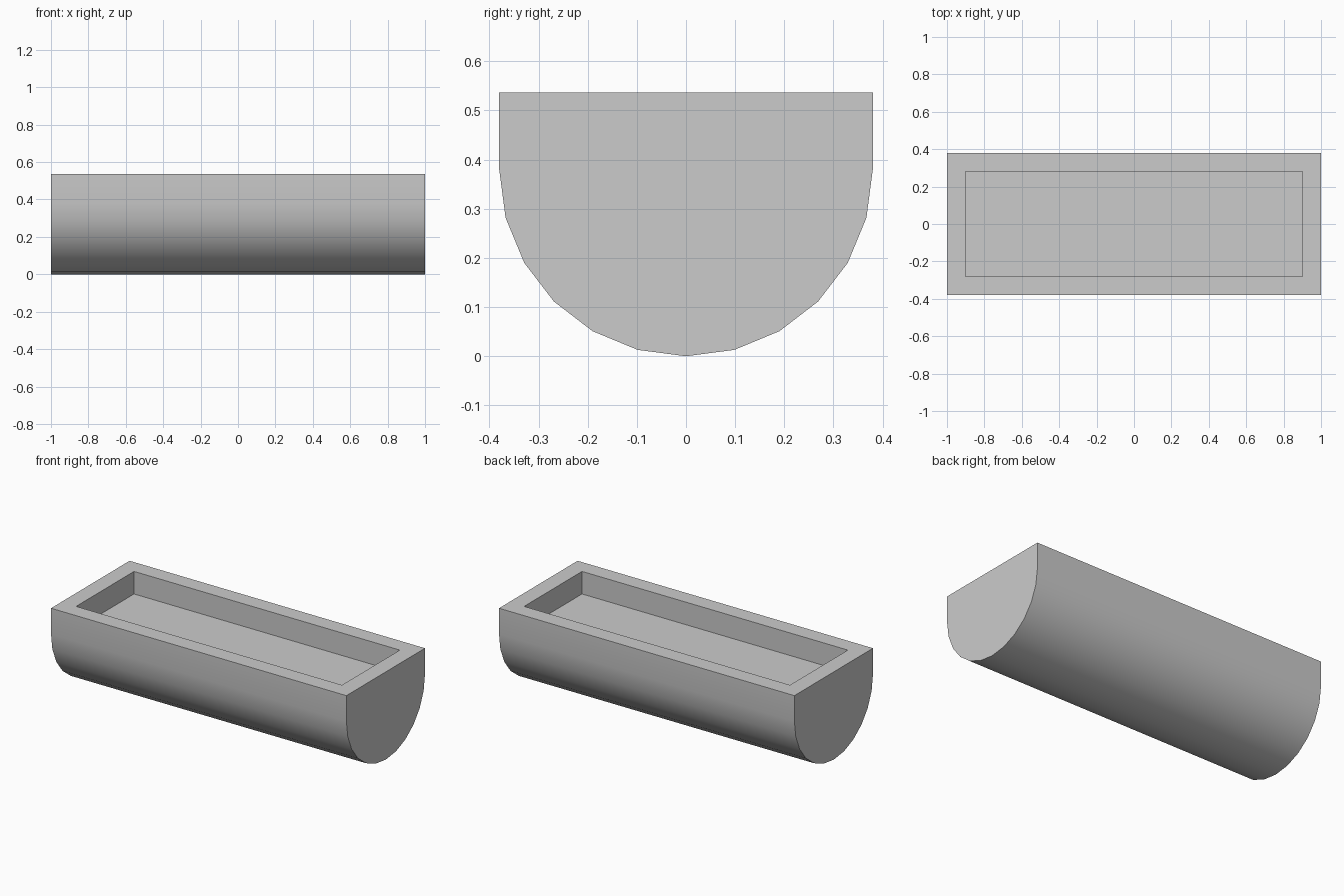
import bpy
import bmesh
from math import sin, cos, pi, radians
from mathutils import Vector

cube = bpy.data.objects.get("Cube")
if cube:
    bpy.data.objects.remove(cube, do_unlink=True)

LENGTH, RADIUS, HEIGHT = 2.0, 0.38, 0.537
RIM, DEPTH, SEGMENTS = 0.1, 0.138, 12

# Single plain material
grey = bpy.data.materials.new("light grey")
grey.use_nodes = True
colour = (0.6, 0.6, 0.6, 1)
grey.diffuse_color = colour
grey.node_tree.nodes["Principled BSDF"].inputs["Base Color"].default_value = colour

# Cross-section: half circle below, straight walls above
profile = [(-RADIUS, HEIGHT)]
for i in range(SEGMENTS + 1):
    a = pi * i / SEGMENTS
    profile.append((-RADIUS * cos(a), RADIUS - RADIUS * sin(a)))
profile.append((RADIUS, HEIGHT))

# Extrude the cross-section along the length
bm = bmesh.new()
end = bm.faces.new([bm.verts.new((-LENGTH / 2, y, z)) for y, z in profile])
extruded = bmesh.ops.extrude_face_region(bm, geom=[end], use_keep_orig=True)
moved = [v for v in extruded["geom"] if isinstance(v, bmesh.types.BMVert)]
bmesh.ops.translate(bm, verts=moved, vec=(LENGTH, 0, 0))
bmesh.ops.recalc_face_normals(bm, faces=bm.faces[:])

# Inset the flat top for the rim, then sink the tray floor
top = max(bm.faces, key=lambda f: f.calc_center_median().z)
bmesh.ops.inset_region(bm, faces=[top], thickness=RIM, use_even_offset=True)
sunk = bmesh.ops.extrude_face_region(bm, geom=[top])
floor = [v for v in sunk["geom"] if isinstance(v, bmesh.types.BMVert)]
bmesh.ops.translate(bm, verts=floor, vec=Vector((0, 0, -DEPTH)))
if top.is_valid:
    bmesh.ops.delete(bm, geom=[top], context="FACES_ONLY")
bmesh.ops.recalc_face_normals(bm, faces=bm.faces[:])

mesh = bpy.data.meshes.new("trough")
bm.to_mesh(mesh)
bm.free()
mesh.materials.append(grey)
trough = bpy.data.objects.new("trough", mesh)
bpy.context.collection.objects.link(trough)

# Smooth the round underside, keep the rim and ends sharp
bpy.ops.object.select_all(action="DESELECT")
trough.select_set(True)
bpy.context.view_layer.objects.active = trough
bpy.ops.object.shade_smooth_by_angle(angle=radians(30))
